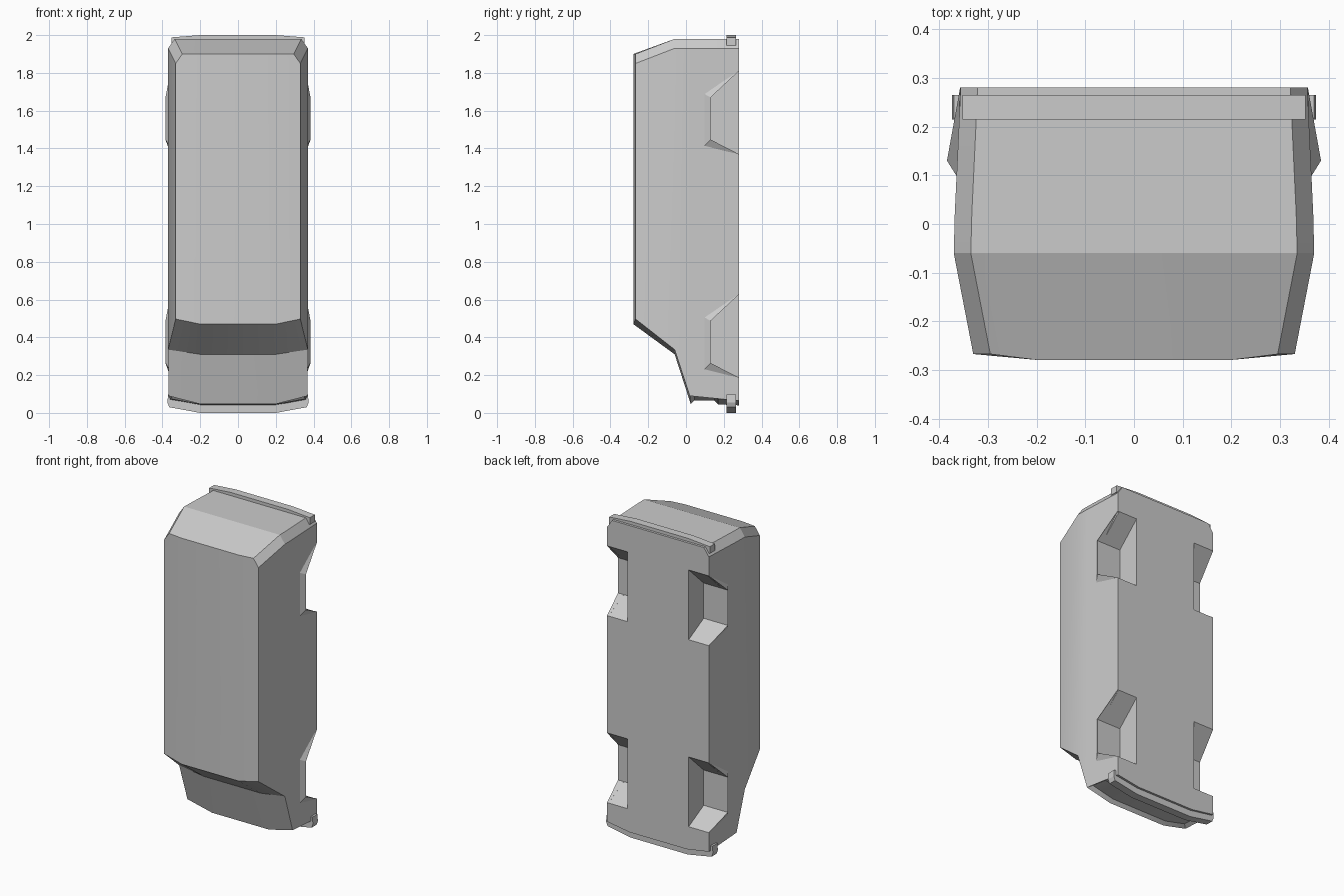
import bpy, bmesh, math

if "Cube" in bpy.data.objects:
    bpy.data.objects.remove(bpy.data.objects["Cube"])

grey = bpy.data.materials.new("plain grey")
grey.diffuse_color = (0.6, 0.6, 0.6, 1)
grey.use_nodes = True
grey.node_tree.nodes["Principled BSDF"].inputs["Base Color"].default_value = grey.diffuse_color


def make(name, bm):
    bmesh.ops.recalc_face_normals(bm, faces=bm.faces[:])
    me = bpy.data.meshes.new(name)
    bm.to_mesh(me)
    bm.free()
    ob = bpy.data.objects.new(name, me)
    bpy.context.collection.objects.link(ob)
    me.materials.append(grey)
    return ob


def prism(name, pts, axis, a, b):
    """Extrude a 2D outline along x (outline y,z) or y (outline x,z)."""
    bm = bmesh.new()
    put = (lambda p, t: (t, p[0], p[1])) if axis == "x" else (lambda p, t: (p[0], t, p[1]))
    lo = [bm.verts.new(put(p, a)) for p in pts]
    hi = [bm.verts.new(put(p, b)) for p in pts]
    bm.faces.new(lo)
    bm.faces.new(hi)
    n = len(pts)
    for i in range(n):
        j = (i + 1) % n
        bm.faces.new((lo[i], lo[j], hi[j], hi[i]))
    return make(name, bm)


def smooth(ob):
    bpy.ops.object.select_all(action="DESELECT")
    ob.select_set(True)
    bpy.context.view_layer.objects.active = ob
    bpy.ops.object.shade_smooth_by_angle(angle=math.radians(20))


# Van shell: rings from roof (-y) to floor (+y)
# y centre, y side, half width, nose z centre, nose z side, tail z
RINGS = [(-0.279, -0.267, 0.33, 0.47, 0.497, 1.90),
         (-0.06, -0.06, 0.37, 0.31, 0.335, 1.98),
         (0.025, 0.02, 0.368, 0.047, 0.09, 1.98),
         (0.17, 0.17, 0.361, 0.045, 0.075, 1.98),
         (0.28, 0.28, 0.356, 0.04, 0.065, 1.98)]
bm = bmesh.new()
rings = []
for yc, ys, w, zf, zs, zb in RINGS:
    half = [(0.2, yc, zf), (w, ys, zs), (w, ys, zb - 0.05), (w - 0.035, ys, zb), (0.2, yc, zb)]
    full = half + [(-x, y, z) for x, y, z in reversed(half)]
    rings.append([bm.verts.new(p) for p in full])
nose = []
for k in range(len(rings) - 1):
    a, b = rings[k], rings[k + 1]
    for i in range(10):
        j = (i + 1) % 10
        f = bm.faces.new((a[i], a[j], b[j], b[i]))
        if k == 2 and i in (0, 8, 9):
            nose.append(f)
for r in (rings[0], rings[-1]):
    bm.faces.new(r[0:5])
    bm.faces.new(r[5:10])
    bm.faces.new((r[0], r[4], r[5], r[9]))
bmesh.ops.recalc_face_normals(bm, faces=bm.faces[:])
# Recessed grille area
bmesh.ops.inset_region(bm, faces=nose, thickness=0.02, depth=-0.02, use_even_offset=True)
body = make("van_body", bm)

# Wheel wells cut into the shell, with flared arches
for end, z0 in (("front", 0.187), ("rear", 1.37)):
    arch = [(0.28, z0), (0.13, z0 + 0.077), (0.13, z0 + 0.30), (0.28, z0 + 0.44)]
    cut = [(0.40, z0 - 0.064)] + arch[1:3] + [(0.40, z0 + 0.552)]
    for side, s in (("right", 1), ("left", -1)):
        cutter = prism("well_cutter", cut, "x", s * 0.215, s * 0.5)
        mod = body.modifiers.new("well", "BOOLEAN")
        mod.operation, mod.solver, mod.object = "DIFFERENCE", "EXACT", cutter
        bpy.context.view_layer.objects.active = body
        bpy.ops.object.modifier_apply(modifier=mod.name)
        bpy.data.objects.remove(cutter)

        bm = bmesh.new()
        lip = [bm.verts.new((s * x, y, z)) for x, (y, z) in zip((0.357, 0.384, 0.384, 0.357), arch)]
        inner = [bm.verts.new((s * 0.345, y, z)) for y, z in arch]
        o1 = bm.verts.new((s * 0.362, 0.095, z0 + 0.04))
        o2 = bm.verts.new((s * 0.362, 0.095, z0 + 0.32))
        bm.faces.new((lip[0], lip[1], o1))
        bm.faces.new((lip[1], lip[2], o2, o1))
        bm.faces.new((lip[2], lip[3], o2))
        for i in range(3):
            bm.faces.new((lip[i], lip[i + 1], inner[i + 1], inner[i]))
        bm.faces.new((inner[0], inner[1], o1, lip[0]))
        bm.faces.new((inner[1], inner[2], o2, o1))
        bm.faces.new((inner[2], inner[3], lip[3], o2))
        make(f"{end}_{side}_wheel_arch", bm)
smooth(body)

# Bumpers: half outlines in x,z, mirrored
BUMPERS = {
    "front_bumper": ([(0.2, 0.0), (0.364, 0.03), (0.374, 0.055), (0.37, 0.098)],
                     [(0.345, 0.098), (0.34, 0.08), (0.2, 0.055)]),
    "rear_bumper": ([(0.2, 2.0), (0.352, 1.988), (0.352, 1.945)],
                    [(0.33, 1.945), (0.32, 1.965), (0.2, 1.97)]),
}
for name, (outer, inside) in BUMPERS.items():
    half = outer + inside
    prism(name, half + [(-x, z) for x, z in reversed(half)], "y", 0.215, 0.265)
